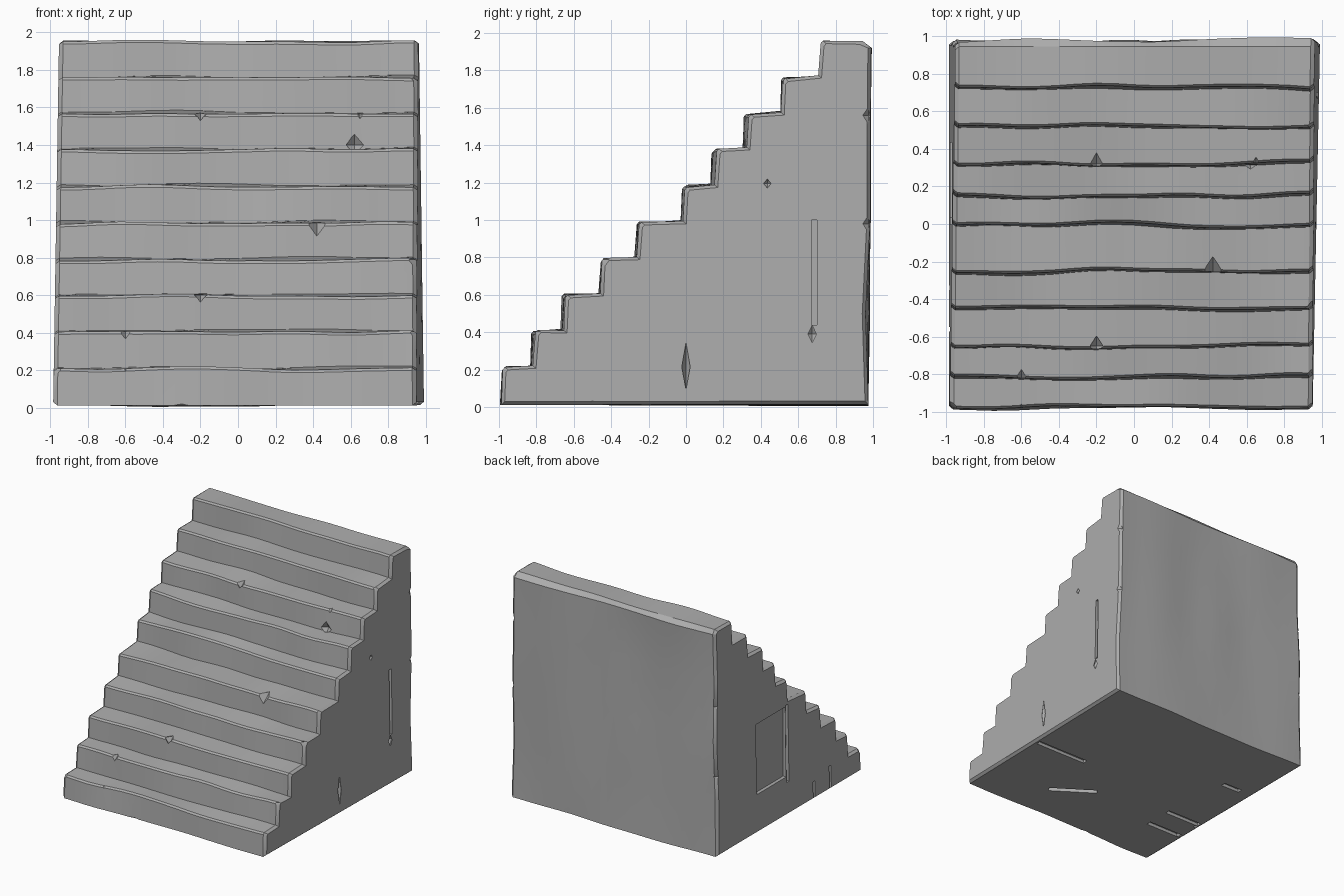
import bpy, bmesh, math
from mathutils import Vector, Matrix, noise

cube = bpy.data.objects.get("Cube")
if cube:
    bpy.data.objects.remove(cube, do_unlink=True)

stone = bpy.data.materials.new("grey stone")
stone.use_nodes = True
GREY = (0.42, 0.42, 0.42, 1)
stone.diffuse_color = GREY
stone.node_tree.nodes["Principled BSDF"].inputs["Base Color"].default_value = GREY

# Step risers (y) and tread heights (z)
risers = [-0.98, -0.82, -0.65, -0.45, -0.26, -0.01, 0.15, 0.32, 0.52, 0.72]
treads = [0.21, 0.405, 0.60, 0.79, 0.985, 1.18, 1.375, 1.57, 1.76, 1.955]
BACK, FLOOR = 0.975, 0.012


def wave(x, seed, size):
    return size * noise.noise(Vector((x * 2.2, seed * 7.31, 0.5)))


def side_x(side, y, z):
    """Outer face of each flank, slightly tapered."""
    return 0.958 + 0.02 * y + 0.014 * (1 - z) if side > 0 else -0.985 + 0.016 * z


def profile(x, inset):
    """Stair outline at one slice; inset shrinks it to chamfer the flanks."""
    pts = []
    z_low = FLOOR
    for i, (y, z) in enumerate(zip(risers, treads)):
        foot = y - 0.006 + wave(x, i + 1, 0.022)
        nose = foot + 0.010 + wave(x, i + 31, 0.010)
        top = z + wave(x, i + 61, 0.014)
        up = inset if i == 0 else -inset * 0.8
        pts += [(foot + inset, z_low + up),
                (nose + inset, top - 0.014 - inset * 0.8),
                (nose + 0.012 + inset, top - inset * 0.8)]
        z_low = z + 0.008 + wave(x, i + 91, 0.012)
    # weathered back, top to bottom
    pts.append((BACK - 0.03 - inset, treads[-1] - inset + wave(x, 120, 0.01)))
    for k, z in enumerate((1.92, 1.5, 1.0, 0.5)):
        pts.append((BACK - inset + wave(x, 121 + k, 0.03), z))
    pts.append((BACK - inset, FLOOR + inset + wave(x, 130, 0.01)))
    return pts


# Main body: slices lofted from flank to flank
bm = bmesh.new()
count = 18
slices = [(-1, 0.018, True)]
slices += [(-1 + 2 * i / count, 0, False) for i in range(count + 1)]
slices += [(1, 0.018, True)]
rings = []
for t, inset, end in slices:
    ring = []
    for y, z in profile(t, inset):
        left, right = side_x(-1, y, z), side_x(1, y, z)
        if not end:
            left, right = left + 0.022, right - 0.022
        ring.append(bm.verts.new((left + (right - left) * (t + 1) / 2, y, z)))
    rings.append(ring)
for a, b in zip(rings, rings[1:]):
    for j in range(len(a)):
        k = (j + 1) % len(a)
        bm.faces.new((a[j], a[k], b[k], b[j]))
for ring in (rings[0], rings[-1]):
    bm.faces.new(ring)
bmesh.ops.recalc_face_normals(bm, faces=bm.faces)
bmesh.ops.triangulate(bm, faces=[f for f in bm.faces if len(f.verts) > 4])
mesh = bpy.data.meshes.new("stone_stairs")
bm.to_mesh(mesh)
bm.free()
mesh.materials.append(stone)
stairs = bpy.data.objects.new("stone_stairs", mesh)
bpy.context.collection.objects.link(stairs)

# Cutter mesh for chips and cracks
cut = bmesh.new()


def chip(place, size):
    """Diamond shaped bite."""
    m = Matrix.Translation(place) @ Matrix.Diagonal((*size, 1))
    top = [cut.verts.new(m @ Vector((0, 0, s))) for s in (1, -1)]
    belt = [cut.verts.new(m @ Vector((math.cos(a), math.sin(a), 0)))
            for a in (0, math.pi / 2, math.pi, 3 * math.pi / 2)]
    for i in range(4):
        cut.faces.new((belt[i], belt[(i + 1) % 4], top[0]))
        cut.faces.new((belt[(i + 1) % 4], belt[i], top[1]))


def slot(place, size, turn=0):
    """Straight sided crack."""
    m = (Matrix.Translation(place) @ Matrix.Rotation(turn, 4, 'Z')
         @ Matrix.Diagonal((*size, 1)))
    bmesh.ops.create_cube(cut, size=1, matrix=m)


# Chips on the step noses: step number, x, size
for i, x, s in ((4, 0.42, 0.075), (2, -0.2, 0.05), (7, 0.65, 0.035),
                (1, -0.6, 0.04), (7, -0.2, 0.05), (0, -0.6, 0.02)):
    chip((x, risers[i], treads[i]), (s * 0.75, s * 1.2, s))
chip((0.62, 0.315, 1.40), (0.05, 0.035, 0.06))

# Broken step corners on both flanks
for i, side, s in ((1, 1, 0.05), (3, 1, 0.045), (5, 1, 0.035), (8, 1, 0.04),
                   (0, -1, 0.045), (4, -1, 0.04), (6, -1, 0.035), (9, -1, 0.04)):
    chip((side_x(side, risers[i], treads[i]), risers[i], treads[i]), (s, s, s * 1.3))

# Bites along the rear corners and lower edges
for side, z in ((1, 1.56), (1, 0.98), (1, 0.4), (-1, 1.3), (-1, 0.7)):
    chip((side_x(side, BACK, z), BACK, z), (0.03, 0.03, 0.045))
for side, y in ((1, -0.5), (1, 0.45), (-1, 0.6)):
    chip((side_x(side, y, 0), y, 0), (0.03, 0.05, 0.035))
chip((-0.3, -0.99, 0), (0.14, 0.03, 0.03))

# Left flank cracks
slot((0.97, 0.685, 0.72), (0.06, 0.03, 0.56))
chip((0.96, 0.675, 0.39), (0.04, 0.045, 0.09))
chip((0.965, 0.0, 0.215), (0.04, 0.025, 0.14))
chip((0.96, 0.435, 1.195), (0.02, 0.025, 0.03))

# Right flank: sunken panel, tall crack and short cracks
slot((-0.98, 0.235, 0.65), (0.06, 0.40, 0.60))
slot((-0.97, 0.015, 0.63), (0.09, 0.035, 0.66))
slot((-0.97, -0.34, 0.09), (0.08, 0.025, 0.16))
slot((-0.97, -0.56, 0.12), (0.08, 0.025, 0.20))

# Underside grooves
for x, y, length, turn in ((0.68, -0.11, 0.5, 0), (0.21, -0.53, 0.4, -0.6),
                           (-0.78, -0.54, 0.34, 0), (-0.78, -0.3, 0.34, 0),
                           (-0.76, 0.34, 0.18, 0)):
    slot((x, y, 0.005), (length, 0.045, 0.07), turn)

bmesh.ops.recalc_face_normals(cut, faces=cut.faces)
cut_mesh = bpy.data.meshes.new("chip_cutter")
cut.to_mesh(cut_mesh)
cut.free()
cut_mesh.materials.append(stone)
cutter = bpy.data.objects.new("chip_cutter", cut_mesh)
cutter.hide_render = True
bpy.context.collection.objects.link(cutter)

# Carve the damage and finish the shading
mod = stairs.modifiers.new("chips", 'BOOLEAN')
mod.operation = 'DIFFERENCE'
mod.solver = 'EXACT'
mod.use_self = True
mod.object = cutter
bpy.ops.object.select_all(action='DESELECT')
stairs.select_set(True)
bpy.context.view_layer.objects.active = stairs
bpy.ops.object.modifier_apply(modifier=mod.name)
bpy.data.objects.remove(cutter, do_unlink=True)
bpy.ops.object.shade_smooth_by_angle(angle=math.radians(30))
